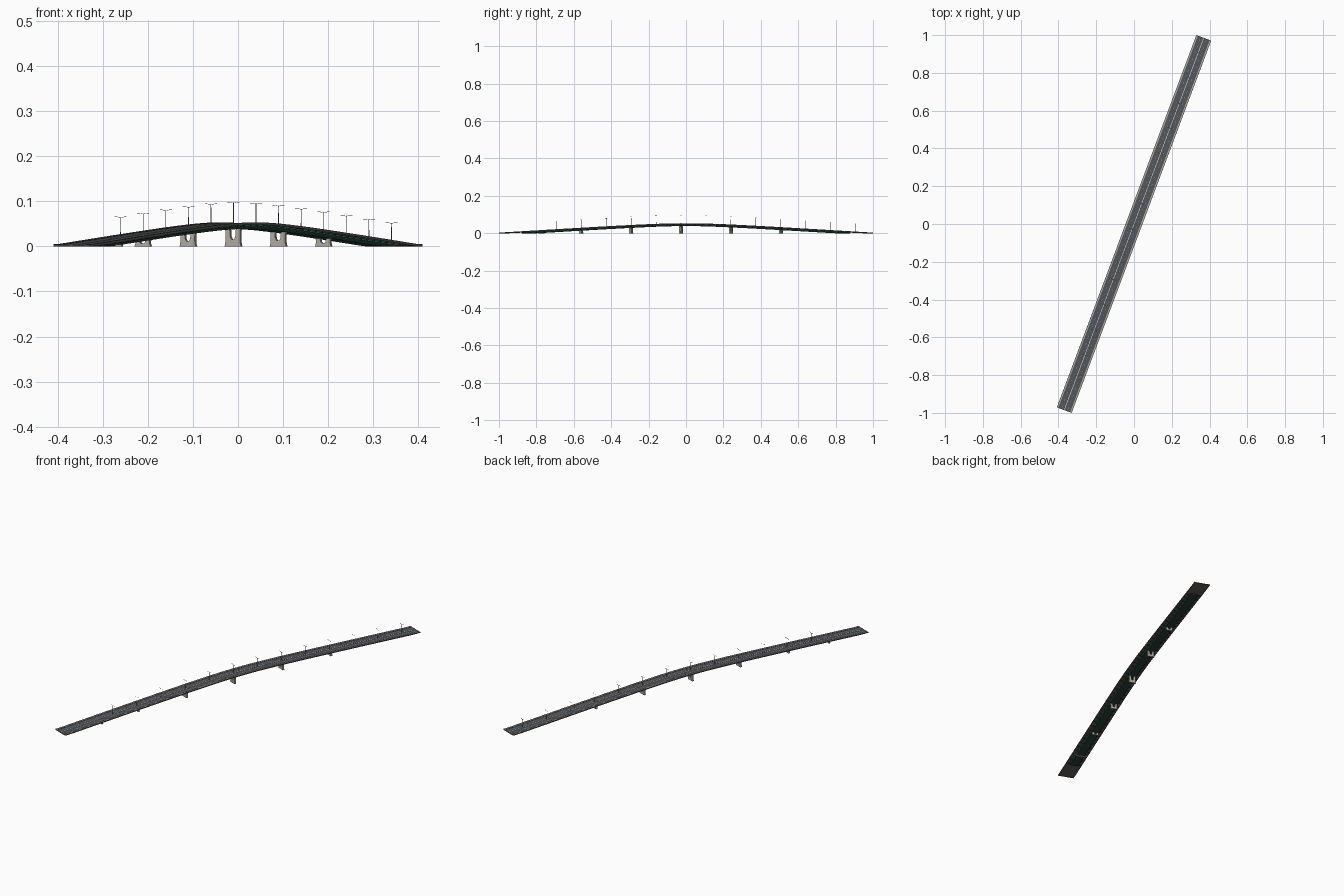
import bpy, math
from mathutils import Vector

if "Cube" in bpy.data.objects:
    bpy.data.objects.remove(bpy.data.objects["Cube"])

L, W = 1.0525, 0.042              # half length, half width
FX, FY = 0.351, 0.9364            # bridge direction in plan


def mat(name, c):
    m = bpy.data.materials.new(name)
    m.diffuse_color = (*c, 1)
    m.use_nodes = True
    m.node_tree.nodes["Principled BSDF"].inputs["Base Color"].default_value = m.diffuse_color
    return m


ASPHALT = mat("asphalt", (0.085, 0.095, 0.105))
CONCRETE = mat("concrete", (0.42, 0.40, 0.35))
DARK = mat("dark_concrete", (0.13, 0.12, 0.11))
GREEN = mat("green_steel", (0.02, 0.06, 0.045))
PAINT = mat("road_paint", (0.6, 0.62, 0.62))
STEEL = mat("lamp_steel", (0.2, 0.21, 0.22))


def crest(s):
    """Road height along the bridge: straight ramps with a rounded crest."""
    a = 0.0125
    return max(0.0025, 0.051 + a - math.hypot(a, 0.058 * s))


def P(u, s, z):
    """Bridge coordinates (across, along, up) to world."""
    return (u * FY + s * FX, -u * FX + s * FY, z)


def obj(name, verts, faces, m):
    me = bpy.data.meshes.new(name)
    me.from_pydata([P(*v) for v in verts], [], faces)
    me.materials.append(m)
    o = bpy.data.objects.new(name, me)
    bpy.context.collection.objects.link(o)
    import bmesh
    bm = bmesh.new()
    bm.from_mesh(me)
    bmesh.ops.recalc_face_normals(bm, faces=bm.faces)
    bm.to_mesh(me)
    bm.free()
    return o


def add_loft(verts, faces, rings):
    """Append a capped loft through equal-sized rings."""
    b, k = len(verts), len(rings[0])
    for r in rings:
        verts.extend(r)
    for i in range(len(rings) - 1):
        for j in range(k):
            q = b + i * k
            faces.append((q + j, q + (j + 1) % k, q + k + (j + 1) % k, q + k + j))
    faces.append(tuple(b + j for j in range(k)))
    faces.append(tuple(b + (len(rings) - 1) * k + j for j in range(k)))


def sweep(name, profile, m, s0=-L, s1=L, n=80):
    """Sweep (u, height relative to road) profile along the crest curve."""
    v, f = [], []
    rings = []
    for i in range(n + 1):
        s = s0 + (s1 - s0) * i / n
        rings.append([(u, s, max(0.0, crest(s) + h)) for u, h in profile])
    add_loft(v, f, rings)
    return obj(name, v, f, m)


def rect(u0, u1, h0, h1):
    return [(u0, h0), (u1, h0), (u1, h1), (u0, h1)]


def add_box(v, f, u0, u1, s0, s1, z0, z1):
    add_loft(v, f, [[(u0, s, z0), (u1, s, z0), (u1, s, z1), (u0, s, z1)] for s in (s0, s1)])


# Deck slab and road surface
sweep("deck_slab", [(-W, -0.003), (W, -0.003), (W, -0.0004), (-W, -0.0004)], DARK)
sweep("road_surface", rect(-0.033, 0.033, -0.001, 0), ASPHALT)
sweep("median_strip", rect(-0.0016, 0.0016, -0.0005, 0.001), PAINT)

# Footways, kerbs and railings on both sides
for sg, side in ((-1, "left"), (1, "right")):
    sweep(side + "_footway", rect(sg * 0.033, sg * 0.0415, -0.001, 0.0007), CONCRETE)
    sweep(side + "_parapet", rect(sg * 0.0408, sg * W, -0.0035, 0.0022), DARK)
    sweep(side + "_kerb_rail", rect(sg * 0.0325, sg * 0.0333, -0.001, 0.0014), DARK)

# Lane dashes
v, f = [], []
n = 60
for i in range(n):
    s = -L + (i + 0.5) * 2 * L / n
    for u in (-0.017, 0.017):
        add_loft(v, f, [[(u - 0.0004, t, crest(t) - 0.0003), (u + 0.0004, t, crest(t) - 0.0003),
                         (u + 0.0004, t, crest(t) + 0.0002), (u - 0.0004, t, crest(t) + 0.0002)]
                        for t in (s - 0.006, s + 0.006)])
obj("lane_dashes", v, f, PAINT)

# Green box girder beneath the deck
sweep("box_girder", [(-0.020, -0.0125), (0.020, -0.0125), (0.026, -0.0028), (-0.026, -0.0028)],
      GREEN, -0.93, 0.93)

# Cantilever brackets carrying the footways
v, f = [], []
for i in range(46):
    s = -0.92 + i * 1.84 / 45
    z = crest(s) - 0.0028
    for sg in (-1, 1):
        low = max(0.0, z - 0.006)
        add_loft(v, f, [[(sg * 0.022, t, low), (sg * 0.0405, t, max(0, z - 0.0015)),
                         (sg * 0.0405, t, z), (sg * 0.022, t, z)] for t in (s - 0.002, s + 0.002)])
obj("deck_brackets", v, f, GREEN)

# Forked piers with flared feet
for i in range(6):
    s = (-0.29 if i == 0 else -0.31 + 0.1 * i) / FX
    top = crest(s) - 0.011
    name = "pier_%d" % (i + 1)
    if top < 0.008:
        # low bearing sill where the girder nears the ground
        v, f = [], []
        add_box(v, f, -0.036, 0.036, s - 0.004, s + 0.004, 0, 0.004)
        obj(name + "_sill", v, f, CONCRETE)
        continue
    v, f = [], []
    half = [(0.0195, 0), (0.018, 0.12), (0.0168, 0.4), (0.0168, 0.75), (0.0185, 1.0),
            (0.0075, 1.0), (0.006, 0.55), (0.003, 0.38)]
    outline = half + [(-u, h) for u, h in reversed(half)]
    add_loft(v, f, [[(u, t, h * top) for u, h in outline] for t in (s - 0.005, s + 0.005)])
    obj(name, v, f, CONCRETE)

# Double-armed street lamps along the median
for i in range(13):
    s = (-0.26 + 0.05 * i) / FX
    z = crest(s)
    v, f = [], []
    r0, r1 = 0.0011, 0.0007
    add_loft(v, f, [[(r * math.cos(a * math.pi / 3), s + r * math.sin(a * math.pi / 3), h)
                     for a in range(6)]
                    for r, h in ((0.0016, z - 0.001), (0.0016, z + 0.003), (r0, z + 0.0035), (r1, z + 0.0460))])
    for sg in (-1, 1):
        add_loft(v, f, [[(sg * u, s - 0.0005, z + h), (sg * u, s + 0.0005, z + h),
                         (sg * u, s + 0.0005, z + h + 0.0008), (sg * u, s - 0.0005, z + h + 0.0008)]
                        for u, h in ((0, 0.0445), (0.005, 0.0455), (0.010, 0.0462))])
        add_box(v, f, sg * 0.0085, sg * 0.0138, s - 0.0011, s + 0.0011, z + 0.0459, z + 0.0471)
    obj("street_lamp_%02d" % (i + 1), v, f, STEEL)
